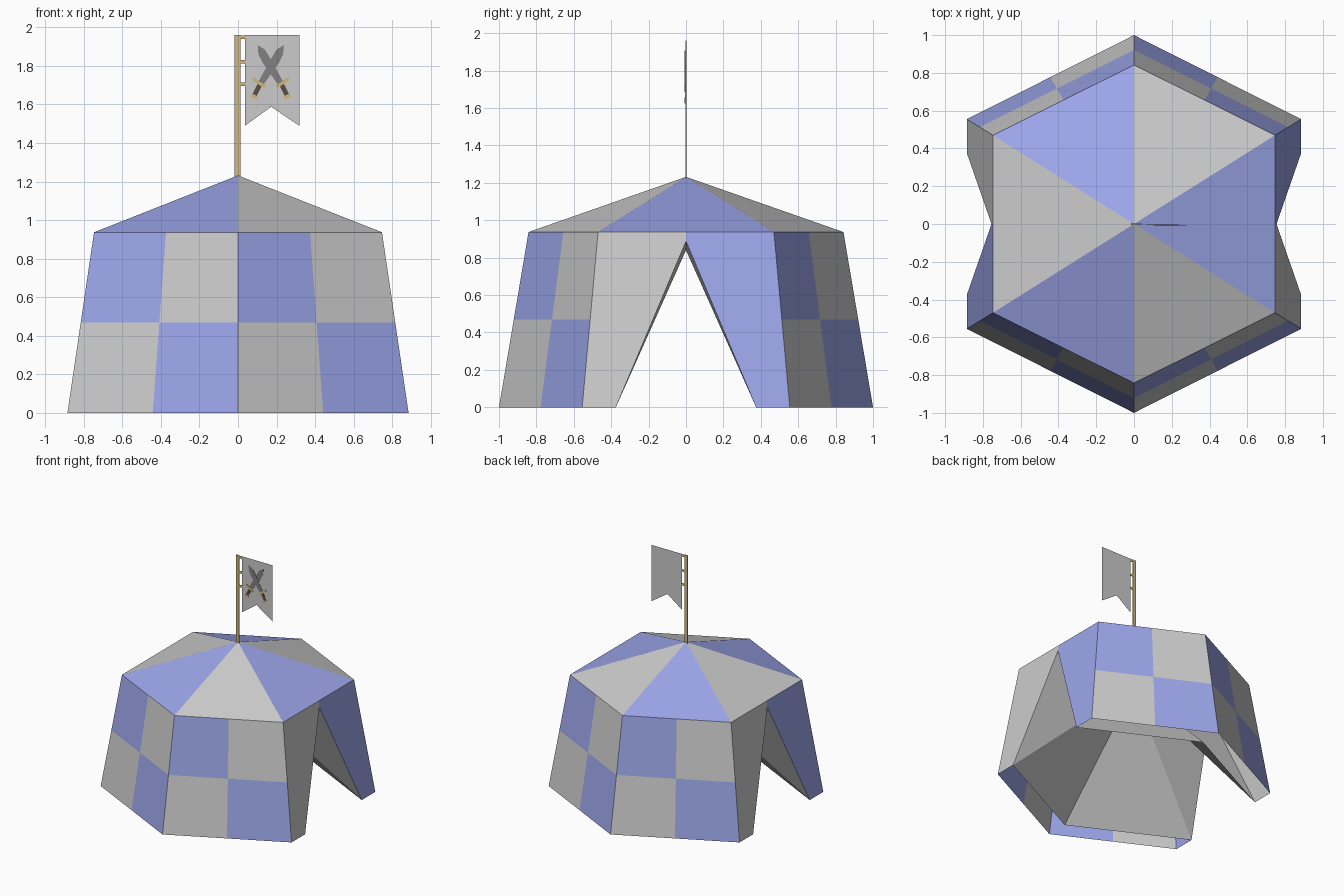
import bpy, bmesh
from mathutils import Vector as V

if "Cube" in bpy.data.objects:
    bpy.data.objects.remove(bpy.data.objects["Cube"])


def material(name, rgb):
    m = bpy.data.materials.new(name)
    m.diffuse_color = (*rgb, 1)
    m.use_nodes = True
    m.node_tree.nodes["Principled BSDF"].inputs["Base Color"].default_value = m.diffuse_color
    return m


PALE = material("pale_cloth", (0.8, 0.8, 0.8))
BLUE = material("blue_cloth", (0.33, 0.38, 0.82))
TAN = material("tan_wood", (0.62, 0.48, 0.22))
STEEL = material("dark_steel", (0.22, 0.22, 0.22))
GRIP = material("brown_grip", (0.10, 0.075, 0.055))


def mesh_object(name, polys, mats=()):
    """polys: list of (points, material index)"""
    bm = bmesh.new()
    for pts, mi in polys:
        bm.faces.new([bm.verts.new(p) for p in pts]).material_index = mi
    bmesh.ops.remove_doubles(bm, verts=bm.verts, dist=1e-5)
    me = bpy.data.meshes.new(name)
    bm.to_mesh(me)
    bm.free()
    for m in mats:
        me.materials.append(m)
    ob = bpy.data.objects.new(name, me)
    bpy.context.collection.objects.link(ob)
    return ob


def plate(name, outline, mat=None, y=0.0, depth=0.0):
    """Flat shape in the xz plane, facing the front, optionally thickened."""
    ob = mesh_object(name, [([(x, y, z) for x, z in outline], 0)], [mat] if mat else [])
    if depth:
        mod = ob.modifiers.new("thickness", 'SOLIDIFY')
        mod.thickness = depth
        mod.offset = 0
    return ob


def bar(a, b, w):
    """Outline of a straight bar from a to b of width w."""
    a, b = V(a), V(b)
    d = (b - a).normalized() * w / 2
    n = V((-d.y, d.x))
    return [a - n, b - n, b + n, a + n]


# Hexagon corners at ground and eaves, anticlockwise from the front
H, APEX, DOOR_Z, DOOR_Y = 0.937, V((0, 0, 1.232)), 0.887, 0.375
base_xy = [(0, -1), (0.885, -0.555), (0.885, 0.555), (0, 1), (-0.885, 0.555), (-0.885, -0.555)]
top_xy = [(0, -0.842), (0.747, -0.47), (0.747, 0.47), (0, 0.842), (-0.747, 0.47), (-0.747, -0.47)]
low = [V((x, y, 0)) for x, y in base_xy]
high = [V((x, y, H)) for x, y in top_xy]
door_x = 0.885 + (0.747 - 0.885) * DOOR_Z / H

# Roof and walls
roof, walls, doors = [], [], []
for i in range(6):
    j = (i + 1) % 6
    a, b, c, d = low[i], low[j], high[j], high[i]
    roof.append(([d, c, APEX], i % 2))
    if i in (1, 4):
        s = 1 if i == 1 else -1
        tip = V((s * door_x, 0, DOOR_Z))
        mid = (c + d) / 2
        left = V((a.x, -s * DOOR_Y, 0))
        right = V((a.x, s * DOOR_Y, 0))
        doors.append(([a, left, tip, mid, d], 0))
        doors.append(([right, b, c, mid, tip], 1))
    else:
        def at(u, v):
            return a.lerp(b, u).lerp(d.lerp(c, u), v)
        for p in range(2):
            for q in range(2):
                u, v = p / 2, q / 2
                walls.append(([at(u, v), at(u + .5, v), at(u + .5, v + .5), at(u, v + .5)],
                              (p + q) % 2))
mesh_object("tent_roof", roof, [PALE, BLUE])
mesh_object("door_walls", doors, [PALE, BLUE])
# lower left square is pale, upper left is blue
mesh_object("checker_walls", walls, [PALE, BLUE])

# Inner lining: a sagging ridge between the two doors
lining = []
peak = V((0, 0, 0.84))
for sx in (1, -1):
    for sy in (1, -1):
        foot = V((sx * 0.885, sy * DOOR_Y, 0))
        mid = V((0, sy * 0.82, 0))
        tip = V((sx * door_x, 0, DOOR_Z))
        for tri in ([foot, mid, peak], [foot, peak, tip]):
            lining.append((tri if sx * sy < 0 else tri[::-1], 0))
lining_ob = mesh_object("inner_lining", lining)
bm = bmesh.new()
bm.from_mesh(lining_ob.data)
for f in bm.faces:
    if f.normal.z > 0:
        f.normal_flip()
bm.to_mesh(lining_ob.data)
bm.free()

# Flagpole with three short ties
plate("flagpole", bar((-0.002, 1.225), (-0.002, 1.96), 0.03), TAN, depth=0.008)
for k, z in enumerate((1.948, 1.822, 1.706)):
    plate(f"flag_tie_{k + 1}", bar((0.01, z), (0.042, z), 0.018), TAN, depth=0.006)

# Swallow-tailed flag
plate("flag", [(0.036, 1.49), (0.172, 1.588), (0.318, 1.49), (0.318, 1.96), (0.036, 1.96)])

# Crossed swords on the front of the flag
blade = [(0.068, 1.908), (0.064, 1.862), (0.045, 1.82), (-0.036, 1.705),
         (-0.062, 1.722), (0.0, 1.835), (0.03, 1.885)]
parts = {
    "blade": (blade, STEEL),
    "guard": (bar((-0.094, 1.735), (-0.03, 1.692), 0.018), TAN),
    "grip": (bar((-0.056, 1.705), (-0.083, 1.65), 0.024), GRIP),
    "pommel": (bar((-0.102, 1.648), (-0.07, 1.632), 0.016), TAN),
}
for side, s, y in (("left", 1, -0.004), ("right", -1, -0.006)):
    for part, (outline, mat) in parts.items():
        pts = [(0.17 + s * x, z) for x, z in outline]
        dy = 0.001 if part == "grip" else 0
        plate(f"{side}_sword_{part}", pts, mat, y + dy, 0.002)
